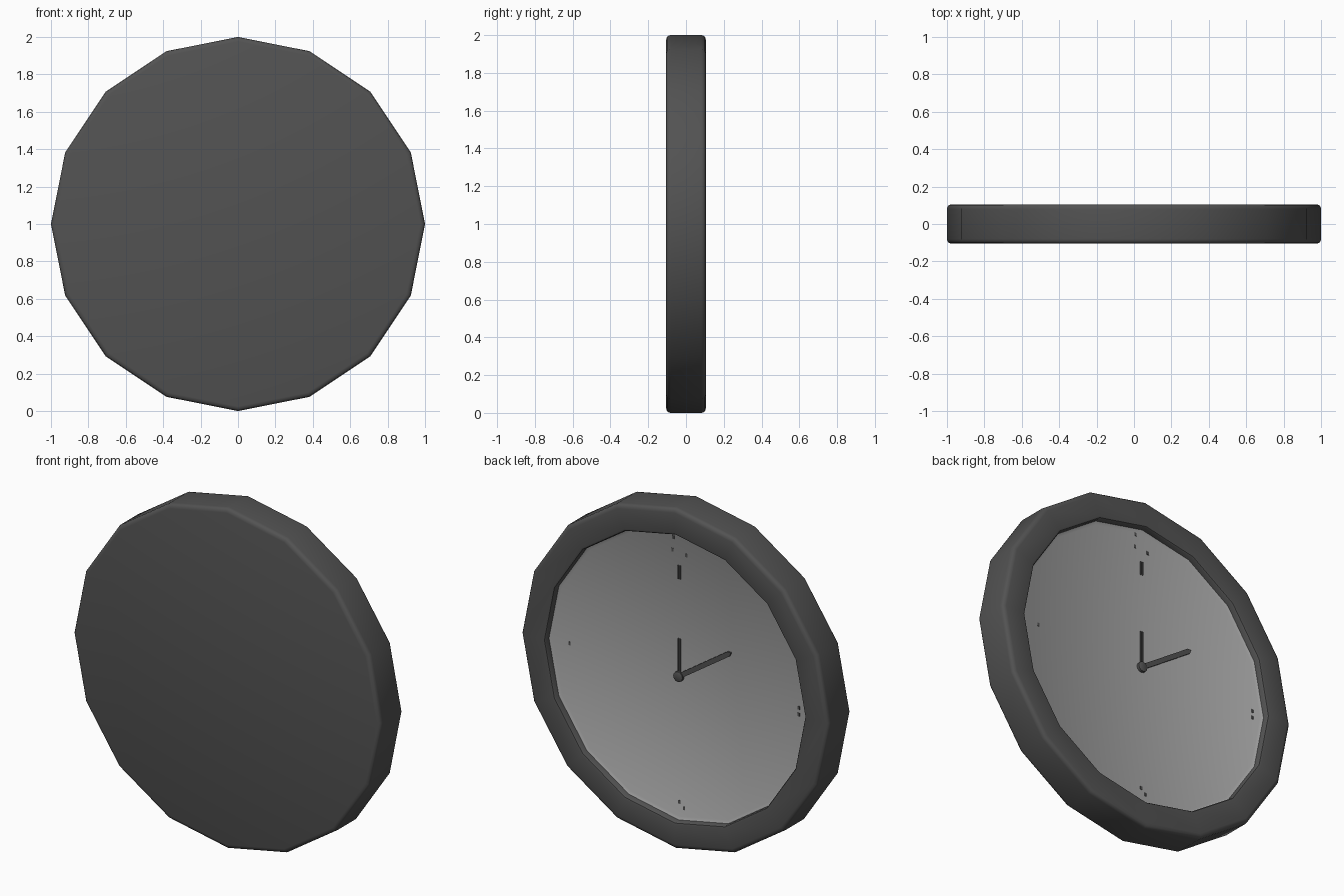
import bpy, bmesh, math
from mathutils import Vector

if "Cube" in bpy.data.objects:
    bpy.data.objects.remove(bpy.data.objects["Cube"])

SIDES = 16
CZ = 1.0  # height of the clock centre


def material(name, v):
    m = bpy.data.materials.new(name)
    m.diffuse_color = (v, v, v, 1)
    m.use_nodes = True
    m.node_tree.nodes["Principled BSDF"].inputs["Base Color"].default_value = m.diffuse_color
    return m


dark = material("dark_grey", 0.085)
pale = material("pale_grey", 0.40)


def finish(name, bm, mat, smooth=True):
    bmesh.ops.remove_doubles(bm, verts=bm.verts, dist=1e-5)
    bmesh.ops.recalc_face_normals(bm, faces=bm.faces)
    me = bpy.data.meshes.new(name)
    bm.to_mesh(me)
    bm.free()
    ob = bpy.data.objects.new(name, me)
    bpy.context.collection.objects.link(ob)
    me.materials.append(mat)
    if smooth:
        bpy.ops.object.select_all(action='DESELECT')
        ob.select_set(True)
        bpy.context.view_layer.objects.active = ob
        bpy.ops.object.shade_smooth_by_angle(angle=math.radians(35))
    return ob


def lathe(name, profile, mat, sides=SIDES):
    """Revolve a closed (radius, y) profile about the clock axis."""
    bm = bmesh.new()
    rings = []
    for r, y in profile:
        rings.append([bm.verts.new((r * math.cos(2 * math.pi * i / sides), y,
                                    CZ + r * math.sin(2 * math.pi * i / sides)))
                      for i in range(sides)])
    for a, b in zip(rings, rings[1:]):
        for i in range(sides):
            j = (i + 1) % sides
            bm.faces.new((a[i], a[j], b[j], b[i]))
    bm.faces.new(rings[0])
    bm.faces.new(rings[-1])
    return finish(name, bm, mat)


def plate(name, outline, y0, y1, mat, angle=0):
    """Extrude a (side, up) outline; side is to the right as the dial is read."""
    bm = bmesh.new()
    c, s = math.cos(angle), math.sin(angle)
    pts = [(-(u * c + v * s), v * c - u * s) for u, v in outline]
    low = [bm.verts.new((x, y0, CZ + z)) for x, z in pts]
    f = bm.faces.new(low)
    new = bmesh.ops.extrude_face_region(bm, geom=[f])["geom"]
    bmesh.ops.translate(bm, vec=Vector((0, y1 - y0, 0)),
                        verts=[g for g in new if isinstance(g, bmesh.types.BMVert)])
    return finish(name, bm, mat, False)


def box(u0, u1, v0, v1):
    return [(u0, v0), (u1, v0), (u1, v1), (u0, v1)]


# Case: closed wall-side disc, rounded rim and recess for the dial
lathe("case", [(0.975, -0.105), (0.99, -0.101), (0.998, -0.092), (1.0, -0.08),
               (1.0, 0.08), (0.998, 0.092), (0.99, 0.101), (0.975, 0.105),
               (0.86, 0.105), (0.849, 0.102), (0.844, 0.095), (0.843, 0.05)], dark)

# Dial with a slightly raised lip
lathe("dial", [(0.843, 0.04), (0.843, 0.068), (0.825, 0.060)], pale)

# Hub
lathe("hub", [(0.03, 0.055), (0.03, 0.076), (0.022, 0.08)], dark, 12)

# Hour hand with a pointed end, set to two o'clock
plate("hour_hand", [(-0.014, 0), (0.014, 0), (0.014, 0.39), (0, 0.41), (-0.014, 0.39)],
      0.058, 0.070, dark, math.radians(56))

# Minute hand: thin paired edges, its middle sunk below the dial
for part, v0, v1 in (("base", 0.02, 0.22), ("tip", 0.57, 0.65)):
    for side in (-1, 1):
        u = side * 0.006
        plate("minute_hand_" + part, box(u - 0.003, u + 0.003, v0, v1), 0.058, 0.066, dark)

# Small hour flecks showing through the dial surface
for u, v in ((-0.045, 0.73), (0.045, 0.72), (-0.04, 0.805), (0.775, -0.02),
             (0.775, 0.02), (-0.715, 0.0), (0.0, -0.74), (0.03, -0.77)):
    plate("hour_fleck", box(u - 0.007, u + 0.007, v - 0.01, v + 0.01), 0.058, 0.062, dark)
